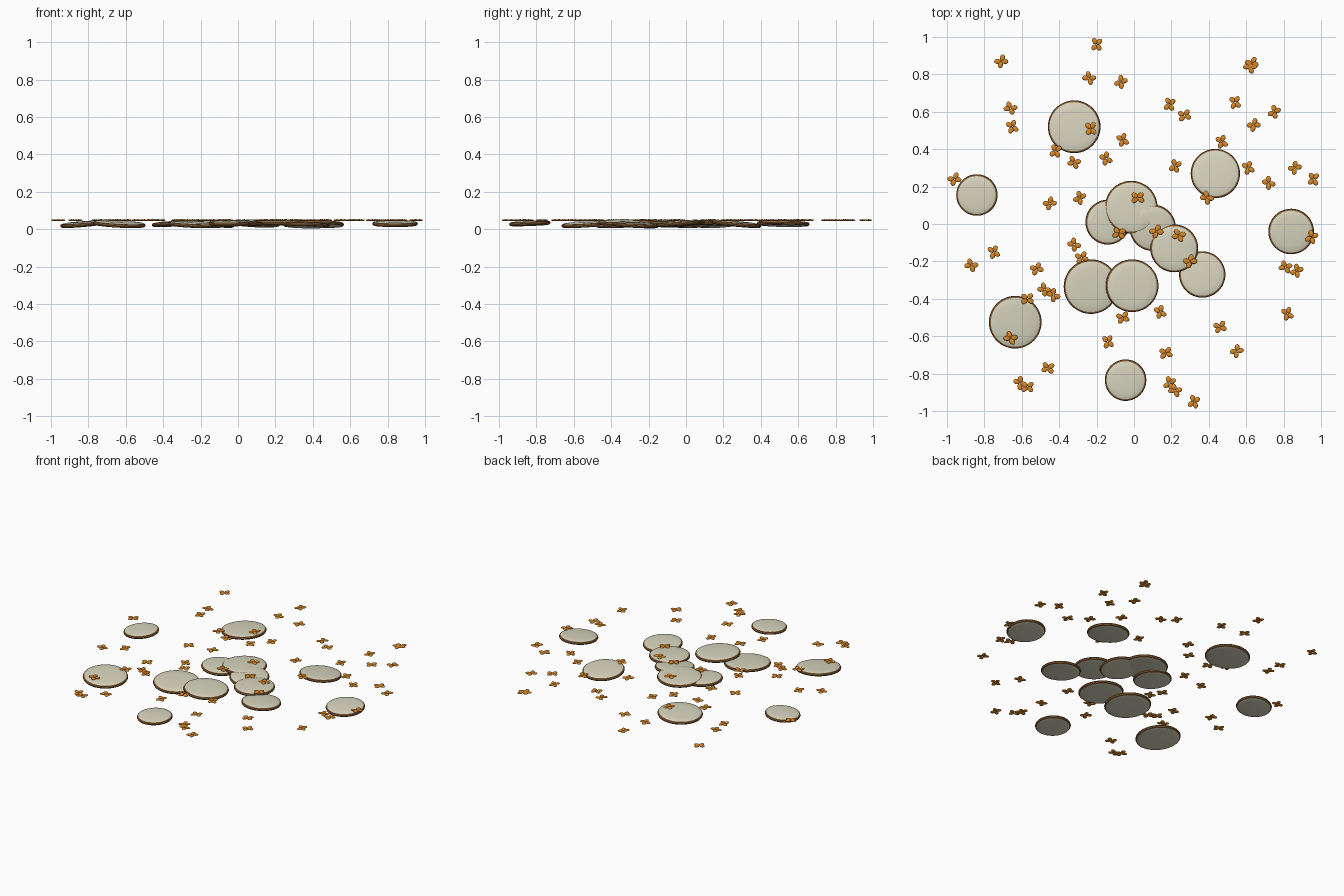
import bpy, bmesh, math, random
from mathutils import Matrix, Vector

random.seed(4)
cube = bpy.data.objects.get("Cube")
if cube:
    bpy.data.objects.remove(cube, do_unlink=True)


def make_material(name, rgb):
    mat = bpy.data.materials.new(name)
    mat.use_nodes = True
    mat.diffuse_color = (*rgb, 1)
    shader = next(n for n in mat.node_tree.nodes if n.type == "BSDF_PRINCIPLED")
    shader.inputs["Base Color"].default_value = (*rgb, 1)
    return mat


cream = make_material("cream", (0.69, 0.67, 0.52))
brown = make_material("rim_brown", (0.26, 0.125, 0.04))
orange = make_material("blossom_orange", (0.71, 0.25, 0.02))


def add_object(name, mesh, matrix):
    obj = bpy.data.objects.new(name, mesh)
    bpy.context.collection.objects.link(obj)
    obj.matrix_world = matrix
    return obj


def smooth(obj, degrees):
    bpy.ops.object.select_all(action="DESELECT")
    obj.select_set(True)
    bpy.context.view_layer.objects.active = obj
    bpy.ops.object.shade_smooth_by_angle(angle=math.radians(degrees))


def round_slice_mesh(radius, sides=48):
    """Lathe a cream lens with a brown rounded rim."""
    profile = [
        (0, -0.014), (radius * 0.7, -0.0135), (radius - 0.010, -0.011),
        (radius - 0.003, -0.008), (radius, -0.001), (radius - 0.003, 0.006),
        (radius - 0.010, 0.009), (radius * 0.65, 0.0135), (0, 0.014),
    ]
    bm = bmesh.new()
    verts = [bm.verts.new((r, 0, z)) for r, z in profile]
    edges = [bm.edges.new(pair) for pair in zip(verts, verts[1:])]
    bmesh.ops.spin(bm, geom=verts + edges, axis=(0, 0, 1), cent=(0, 0, 0),
                   angle=math.tau, steps=sides)
    bmesh.ops.remove_doubles(bm, verts=bm.verts, dist=0.00001)
    bmesh.ops.recalc_face_normals(bm, faces=bm.faces)
    # The outermost band of faces is the rim
    for face in bm.faces:
        distance = face.calc_center_median().to_2d().length
        face.material_index = int(distance > radius - 0.009)
    mesh = bpy.data.meshes.new("round_slice")
    bm.to_mesh(mesh)
    bm.free()
    mesh.materials.append(cream)
    mesh.materials.append(brown)
    return mesh


def blossom_mesh():
    """Four plump flat petals meeting at the middle."""
    bm = bmesh.new()
    for degrees in (35, 145, 220, 320):
        place = (Matrix.Rotation(math.radians(degrees), 4, "Z")
                 @ Matrix.Translation((0.020, 0, 0))
                 @ Matrix.Diagonal((0.018, 0.0135, 0.005, 1)))
        bmesh.ops.create_uvsphere(bm, u_segments=12, v_segments=8, radius=1, matrix=place)
    mesh = bpy.data.meshes.new("blossom")
    bm.to_mesh(mesh)
    bm.free()
    mesh.materials.append(orange)
    return mesh


# Round slices, in hundredths: x, y, radius, height, slope along x, slope along y
slices = [
    (-32, 52, 14.1, 3, 5, -2), (-84, 15.5, 11.1, 2.6, 8, 3),
    (43.5, 27, 13.2, 2.8, -2, -9), (84, -4, 12.2, 3, 0, 7),
    (-1.5, 9, 14.1, 3.4, 2, -2), (-14, 1, 12, 2.5, -6, 0),
    (10, -2, 12.4, 3, -4, 8), (21.5, -13, 12.8, 3.4, 0, 1),
    (36.5, -27, 12.4, 2.2, -2, -5), (-23, -33.5, 14.6, 2.5, -4, 5),
    (-1, -33, 14.1, 3.5, -5, 0), (-63.5, -52.5, 14.1, 2.8, -5, 7),
    (-4.5, -83.5, 11.1, 3.1, 1, 4),
]
for x, y, r, z, sx, sy in slices:
    normal = Vector((-sx, -sy, 100)).normalized()
    tilt = Vector((0, 0, 1)).rotation_difference(normal).to_matrix().to_4x4()
    spot = Matrix.Translation(Vector((x, y, z)) / 100)
    smooth(add_object("round_slice", round_slice_mesh(r / 100), spot @ tilt), 40)

# Scattered blossoms, x and y in hundredths
blossoms = [
    (-20, 96), (-71, 87), (-24, 78), (-7, 76), (63, 86), (62, 84), (-66, 62),
    (-65, 52), (-23, 51), (19, 64), (27, 58), (54, 65), (75, 60), (64, 53),
    (-42, 39), (-32, 33), (-15, 35), (-6, 45), (47, 44), (22, 31), (61, 30),
    (86, 30), (96, 24), (72, 22), (39, 14), (-96, 24), (-45, 11), (-29, 14),
    (2, 14), (95, -7), (-8, -5), (12, -4), (24, -6), (-32, -11), (-28, -18),
    (-75, -15), (-87, -22), (-52, -24), (-48, -35), (-43, -38), (-57, -40),
    (-66, -61), (30, -20), (81, -23), (87, -25), (82, -48), (14, -47),
    (-6, -50), (46, -55), (55, -68), (-14, -63), (17, -69), (-46, -77),
    (-61, -85), (-57, -87), (19, -85), (22, -89), (32, -95),
]
petals = blossom_mesh()
for x, y in blossoms:
    spin = Matrix.Rotation(random.uniform(0, math.tau), 4, "Z")
    blossom = add_object("blossom", petals, Matrix.Translation((x / 100, y / 100, 0.048)) @ spin)
smooth(blossom, 60)
